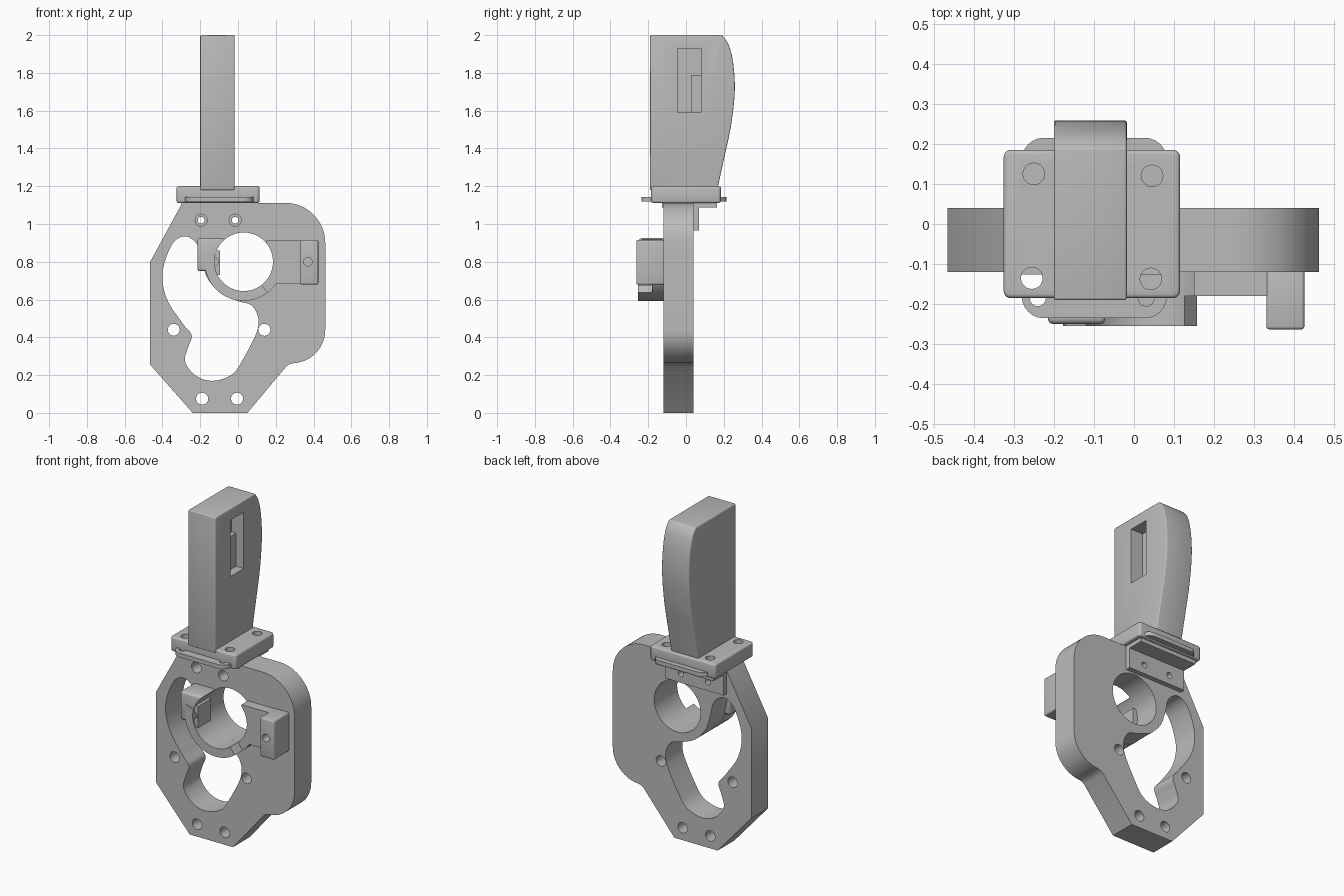
import bpy, bmesh, math
from mathutils import Vector

cube = bpy.data.objects.get("Cube")
if cube:
    bpy.data.objects.remove(cube, do_unlink=True)

grey = bpy.data.materials.new("plain grey")
grey.use_nodes = True
grey.diffuse_color = (0.5, 0.5, 0.5, 1)
grey.node_tree.nodes["Principled BSDF"].inputs["Base Color"].default_value = (0.5, 0.5, 0.5, 1)

parts, cutters = [], []
BORE = (0.03, 0.80)


def prism(name, pts, axis, lo, hi, cutter=False):
    """Extrude a 2D outline along an axis from lo to hi."""
    place = {"x": lambda p, d: (d, p[0], p[1]),
             "y": lambda p, d: (p[0], d, p[1]),
             "z": lambda p, d: (p[0], p[1], d)}[axis]
    bm = bmesh.new()
    face = bm.faces.new([bm.verts.new(place(p, lo)) for p in pts])
    new = bmesh.ops.extrude_face_region(bm, geom=[face])["geom"]
    shift = Vector(place((0, 0), hi - lo))
    bmesh.ops.translate(bm, vec=shift, verts=[v for v in new if isinstance(v, bmesh.types.BMVert)])
    bmesh.ops.recalc_face_normals(bm, faces=bm.faces)
    mesh = bpy.data.meshes.new(name)
    bm.to_mesh(mesh)
    bm.free()
    mesh.materials.append(grey)
    ob = bpy.data.objects.new(name, mesh)
    bpy.context.collection.objects.link(ob)
    ob.hide_render = cutter
    (cutters if cutter else parts).append(ob)
    return ob


def box(name, x, y, z, cutter=False):
    return prism(name, [(x[0], y[0]), (x[1], y[0]), (x[1], y[1]), (x[0], y[1])], "z", *z, cutter)


def arc(c, r, a, b, n=16):
    angles = [math.radians(a + (b - a) * i / n) for i in range(n + 1)]
    return [(c[0] + r * math.cos(t), c[1] + r * math.sin(t)) for t in angles]


def circle(c, r, n=32):
    return arc(c, r, 0, 360, n)[:-1]


def sector(c, r, big, a, b):
    return arc(c, big, a, b, 28) + arc(c, r, b, a, 28)


def rounded(x, y, r):
    corners = [(x[1] - r, y[1] - r), (x[0] + r, y[1] - r), (x[0] + r, y[0] + r), (x[1] - r, y[0] + r)]
    return [p for i, c in enumerate(corners) for p in arc(c, r, 90 * i, 90 * i + 90, 6)]


def spline(pts, closed=True, steps=6):
    """Smooth curve through the points."""
    out, n = [], len(pts)
    for i in range(n if closed else n - 1):
        k = [(i + j) % n if closed else min(max(i + j, 0), n - 1) for j in (-1, 0, 1, 2)]
        a, b, c, d = (Vector(pts[j]) for j in k)
        for s in range(steps):
            t = s / steps
            out.append(tuple(0.5 * (2 * b + (c - a) * t + (2 * a - 5 * b + 4 * c - d) * t * t
                                    + (3 * b - a - 3 * c + d) * t ** 3)))
    return out if closed else out + [pts[-1]]


def bevel(ob, width):
    m = ob.modifiers.new("rounding", "BEVEL")
    m.width, m.segments, m.limit_method = width, 3, "ANGLE"
    m.angle_limit = math.radians(40)


def cut(ob, *tools):
    for tool in tools:
        m = ob.modifiers.new("cut", "BOOLEAN")
        m.operation, m.solver, m.object = "DIFFERENCE", "EXACT", tool


# Main plate with its bore, window and bolt holes
outline = [(-0.24, 0), (0.05, 0), (0.255, 0.245)]
outline += [(0.27, 0.257)] + arc((0.285, 0.44), 0.177, -88, 0)
outline += arc((0.25, 0.90), 0.212, 0, 90) + [(-0.295, 1.112), (-0.465, 0.80), (-0.465, 0.255)]
plate = prism("main_plate", outline, "y", -0.12, 0.04)
bore = prism("bore_cutter", circle(BORE, 0.155, 64), "y", -0.4, 0.2, True)
window_pts = [(-0.28, 0.935), (-0.35, 0.89), (-0.40, 0.74), (-0.375, 0.60), (-0.29, 0.47), (-0.245, 0.41),
              (-0.265, 0.345), (-0.28, 0.27), (-0.22, 0.195), (-0.13, 0.17), (-0.03, 0.205),
              (0.03, 0.29), (0.10, 0.43), (0.105, 0.51), (0.07, 0.57), (0, 0.592), (-0.09, 0.632),
              (-0.16, 0.71), (-0.19, 0.80), (-0.215, 0.89)]
window = prism("window_cutter", spline(window_pts), "y", -0.4, 0.2, True)
holes = [prism("bolt_cutter", circle(c, 0.032, 20), "y", -0.2, 0.049, True)
         for c in [(-0.195, 1.02), (-0.015, 1.02), (-0.34, 0.44), (0.14, 0.44), (-0.19, 0.075), (-0.005, 0.075)]]
cut(plate, bore, window, *holes)

# Half collar in front of the bore, with a lower step on its left side
prism("collar", sector(BORE, 0.155, 0.207, 165, 308), "y", -0.255, -0.11)
prism("collar_step", sector(BORE, 0.155, 0.207, 307, 345), "y", -0.18, -0.11)

# Right clamp block and its pad
block = box("right_clamp_block", (-0.215, -0.07), (-0.25, -0.11), (0.75, 0.925))
bevel(block, 0.015)
cut(block, bore)
pad_hole = prism("pad_hole_cutter", circle((-0.125, 0.80), 0.022, 20), "y", -0.4, -0.14, True)
pad = box("right_clamp_pad", (-0.17, -0.095), (-0.245, -0.12), (0.73, 0.86))
cut(pad, pad_hole)
cut(block, pad_hole)

# Left clamp base and raised lug
base = box("left_clamp_base", (0.15, 0.42), (-0.18, -0.11), (0.685, 0.912))
cut(base, bore)
lug = box("left_clamp_lug", (0.33, 0.425), (-0.263, -0.11), (0.68, 0.915))
bevel(lug, 0.008)
cut(lug, prism("lug_hole_cutter", circle((0.37, 0.80), 0.023, 20), "y", -0.4, -0.16, True))

# Angle bracket behind the plate
back = box("bracket_back", (-0.30, 0.09), (0.035, 0.07), (0.965, 1.112))
cut(back, *[prism("bracket_hole_cutter", circle((x, 1.02), 0.018, 16), "y", 0, 0.2, True)
            for x in (-0.195, -0.015)])
box("bracket_top", (-0.30, 0.09), (-0.126, 0.165), (1.088, 1.116))

# Flange and the thin shim that runs through it
flange = prism("flange", rounded((-0.325, 0.115), (-0.185, 0.185), 0.018), "z", 1.112, 1.20)
bevel(flange, 0.01)
shim = prism("shim", rounded((-0.28, 0.082), (-0.235, 0.215), 0.055), "z", 1.118, 1.143)
screw_holes = [prism("screw_cutter", circle(c, 0.027, 20), "z", 1.0, 1.3, True)
               for c in [(-0.25, 0.125), (0.045, 0.12), (-0.255, -0.135), (0.042, -0.137)]]
cut(flange, *screw_holes)
cut(shim, *screw_holes, *[prism("shim_cutter", circle((x, -0.185), 0.02, 16), "z", 1.0, 1.3, True)
                          for x in (-0.24, 0.03)])

# Curved handle with a stepped pocket on its left face
curve = spline([(0.165, 1.18), (0.20, 1.34), (0.238, 1.52), (0.258, 1.70), (0.25, 1.85), (0.225, 1.95),
                (0.19, 2.0)], closed=False)
handle = prism("handle", [(-0.19, 2.0), (-0.19, 1.18)] + curve, "x", -0.20, -0.018)
bevel(handle, 0.014)
cut(handle, box("pocket_cutter", (-0.10, 0.1), (-0.045, 0.08), (1.59, 1.93), True))
box("pocket_step", (-0.11, -0.07), (0.03, 0.085), (1.585, 1.79))

# Apply the modifiers, drop the cutters and smooth the curved faces
graph = bpy.context.evaluated_depsgraph_get()
graph.update()
finished = [(ob, bpy.data.meshes.new_from_object(ob.evaluated_get(graph))) for ob in parts]
for ob, mesh in finished:
    ob.modifiers.clear()
    ob.data = mesh
for tool in cutters:
    bpy.data.objects.remove(tool, do_unlink=True)
bpy.ops.object.select_all(action="DESELECT")
for ob in parts:
    ob.select_set(True)
bpy.context.view_layer.objects.active = plate
bpy.ops.object.shade_smooth_by_angle(angle=math.radians(35))
